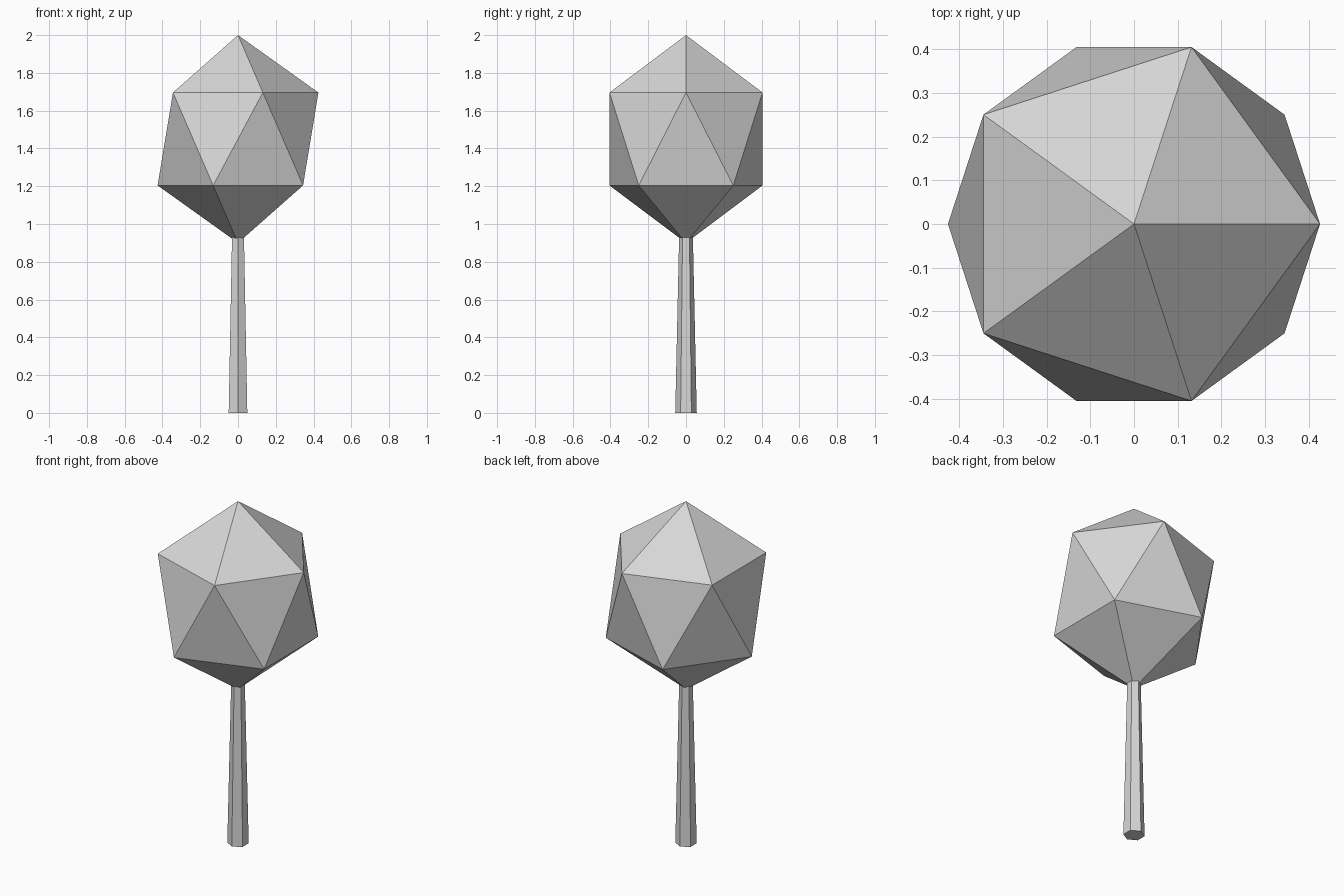
import bpy
import bmesh
from mathutils import Matrix

default_cube = bpy.data.objects.get("Cube")
if default_cube:
    bpy.data.objects.remove(default_cube, do_unlink=True)

# One plain grey for the whole tree
grey = bpy.data.materials.new("light_grey")
grey.use_nodes = True
colour = (0.68, 0.68, 0.68, 1)
grey.diffuse_color = colour
grey.node_tree.nodes["Principled BSDF"].inputs["Base Color"].default_value = colour


def add_part(name, bm):
    mesh = bpy.data.meshes.new(name)
    bm.to_mesh(mesh)
    bm.free()
    mesh.materials.append(grey)
    part = bpy.data.objects.new(name, mesh)
    bpy.context.collection.objects.link(part)
    return part


# Crown: a tall twenty-sided ball
crown_radius, crown_half_height, crown_centre = 0.476, 0.55, 1.45
bm = bmesh.new()
bmesh.ops.create_icosphere(bm, subdivisions=1, radius=1)
bmesh.ops.transform(
    bm,
    verts=bm.verts,
    matrix=Matrix.Translation((0, 0, crown_centre))
    @ Matrix.Diagonal((crown_radius, crown_radius, crown_half_height, 1)),
)
add_part("crown", bm)

# Trunk: a tapered hexagonal post with corners front and back,
# reaching a little way into the crown
trunk_height = 1.0
bm = bmesh.new()
bmesh.ops.create_cone(
    bm, cap_ends=True, segments=6, radius1=0.057, radius2=0.035, depth=trunk_height
)
# Put one corner exactly on the y axis
corner = max(bm.verts, key=lambda v: v.co.y)
turn = Matrix.Rotation(corner.co.xy.angle_signed((0, 1)) * -1, 4, "Z")
bmesh.ops.transform(
    bm, verts=bm.verts, matrix=Matrix.Translation((0, 0, trunk_height / 2)) @ turn
)
add_part("trunk", bm)
